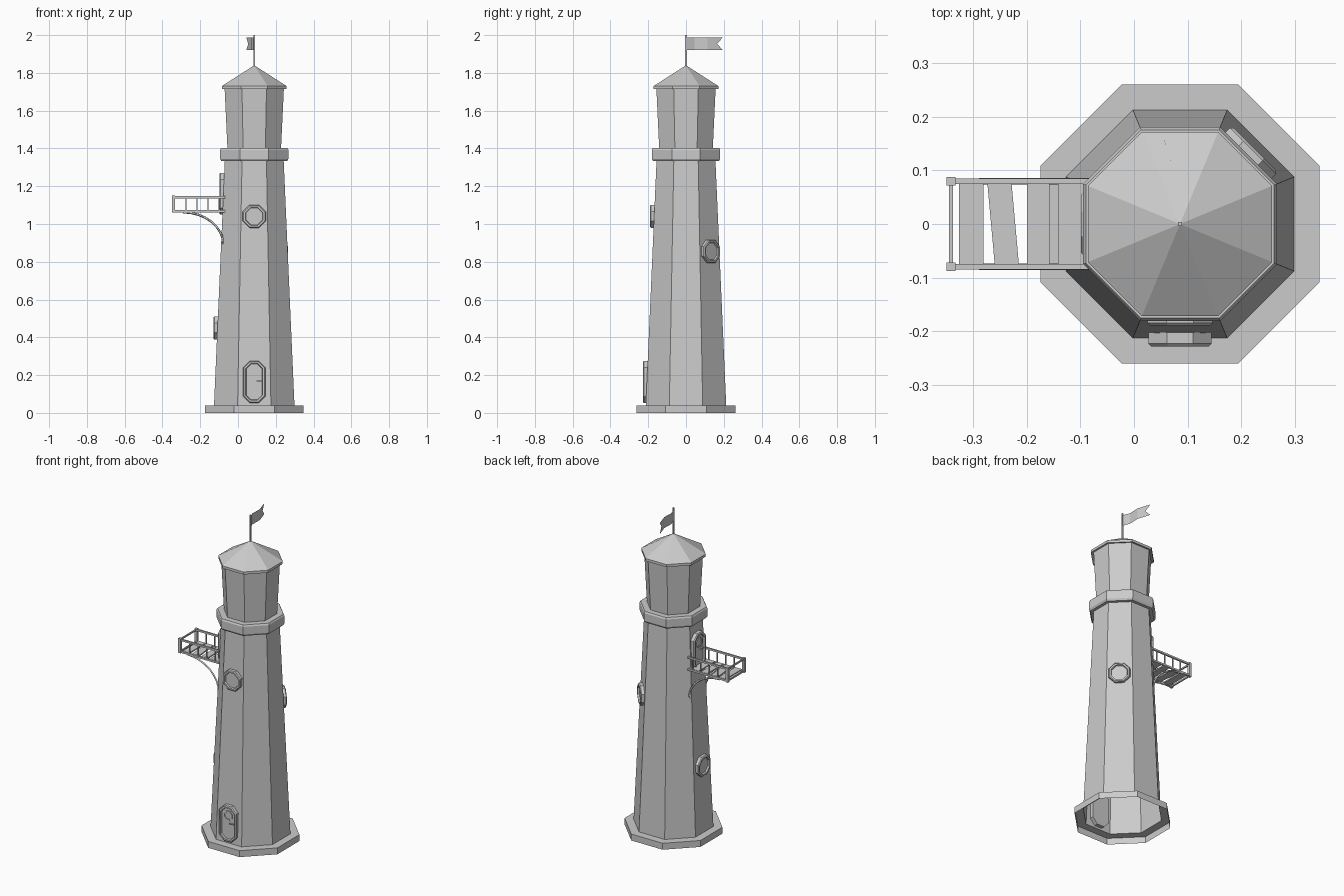
import bpy, bmesh
from math import sin, cos, tan, pi, radians
from mathutils import Matrix, Vector

cube = bpy.data.objects.get("Cube")
if cube:
    bpy.data.objects.remove(cube)

CX = 0.086          # tower axis
LOW, HIGH = (0.213, 0.04), (0.156, 1.333)   # wall apothem and height

stone = bpy.data.materials.new("light_grey")
stone.use_nodes = True
stone.diffuse_color = (0.6, 0.6, 0.6, 1)
stone.node_tree.nodes["Principled BSDF"].inputs["Base Color"].default_value = (0.6, 0.6, 0.6, 1)


def finish(name, bm):
    mesh = bpy.data.meshes.new(name)
    bm.to_mesh(mesh)
    bm.free()
    obj = bpy.data.objects.new(name, mesh)
    mesh.materials.append(stone)
    bpy.context.collection.objects.link(obj)
    return obj


def loft(name, profile, matrix, stretch=0, cap=False):
    """Eight-sided loft through (apothem, height) pairs, stretched along local y."""
    bm = bmesh.new()
    rings = []
    for r, h in profile:
        ring = []
        for k in range(8):
            a = (k + 0.5) * pi / 4
            x, y = r / cos(pi / 8) * cos(a), r / cos(pi / 8) * sin(a)
            ring.append(bm.verts.new((x, y + (stretch if y > 0 else -stretch), h)))
        rings.append(ring)
    for a, b in zip(rings, rings[1:]):
        for k in range(8):
            n = (k + 1) % 8
            bm.faces.new((a[k], a[n], b[n], b[k]))
    if cap:
        bm.faces.new(rings[-1])
        bm.faces.new(reversed(rings[0]))
    bmesh.ops.remove_doubles(bm, verts=bm.verts, dist=0.0001)
    bm.transform(matrix)
    return finish(name, bm)


def box(name, lo, hi, turn=0):
    lo, hi = Vector(lo), Vector(hi)
    bm = bmesh.new()
    bmesh.ops.create_cube(bm, size=1)
    bm.transform(Matrix.Translation((lo + hi) / 2) @ Matrix.Rotation(turn, 4, 'Z')
                 @ Matrix.Diagonal((*(hi - lo), 1)))
    return finish(name, bm)


def wall(z):
    t = (z - LOW[1]) / (HIGH[1] - LOW[1])
    return LOW[0] + t * (HIGH[0] - LOW[0])


def facing(angle, dist, z, across=0):
    """Local x across the wall, y up, z outward."""
    a = radians(angle)
    out, side = Vector((cos(a), sin(a), 0)), Vector((-sin(a), cos(a), 0))
    m = Matrix((side, (0, 0, 1), out)).transposed().to_4x4()
    m.translation = Vector((CX, 0, z)) + out * dist + side * across
    return m


def framed(name, angle, z, r, stretch=0, stand=0.021):
    """Raised frame with a recessed panel."""
    m = facing(angle, wall(z) + stand, z)
    loft(name, [(r, -0.04), (r, -0.005), (r - 0.005, 0), (r - 0.014, 0),
                (r - 0.017, -0.010)], m, stretch, cap=True)


def door(name, angle, z):
    framed(name, angle, z, 0.059, 0.052)
    d = wall(z) + 0.011
    loft(name + "_window", [(0.029, -0.002), (0.029, 0.005), (0.021, 0.005), (0.021, 0.001)],
         facing(angle, d, z + 0.05), cap=True)
    handle = box(name + "_handle", (-0.013, -0.003, -0.002), (0.013, 0.003, 0.008))
    handle.matrix_world = facing(angle, d, z + 0.004, 0.025)


axis = Matrix.Translation((CX, 0, 0))

# Tower shell, open underneath
loft("plinth", [(0.261, 0), (0.261, 0.04), LOW], axis)
loft("tower_wall", [LOW, HIGH], axis)
loft("gallery_ring", [(0.156, 1.333), (0.174, 1.333), (0.181, 1.345), (0.181, 1.392),
                      (0.176, 1.402), (0.142, 1.402)], axis)
loft("lantern_room", [(0.142, 1.402), (0.157, 1.72)], axis)
loft("roof", [(0.155, 1.718), (0.172, 1.714), (0.172, 1.73), (0, 1.84)], axis)

# Doors and portholes
door("entrance_door", -90, 0.164)
door("balcony_door", 180, 1.16)
for name, angle, z in (("front_porthole", -90, 1.04), ("back_porthole", 45, 0.855),
                       ("side_porthole", 180, 0.45)):
    framed(name, angle, z, 0.061)

# Balcony slats, one of them crooked
for i, (x0, x1, turn) in enumerate(((-0.327, -0.281, 0), (-0.267, -0.222, 0.09),
                                    (-0.2, -0.158, 0), (-0.142, -0.07, 0))):
    box(f"balcony_slat_{i + 1}", (x0, -0.077, 1.066), (x1, 0.077, 1.074), turn)

# Balcony railings and brackets on both sides
for side, s in (("front", -1), ("back", 1)):
    y = s * 0.08
    for part, z in (("beam", 1.062), ("rail", 1.136)):
        box(f"{side}_{part}", (-0.342, y - 0.005, z), (-0.07, y + 0.005, z + 0.011))
    box(f"{side}_corner_post", (-0.35, y - 0.008, 1.06), (-0.334, y + 0.008, 1.15))
    for i in range(4):
        x = -0.275 + i * 0.058
        box(f"{side}_baluster_{i + 1}", (x - 0.003, y - 0.003, 1.07), (x + 0.003, y + 0.003, 1.14))
    curve = bpy.data.curves.new(f"{side}_bracket", 'CURVE')
    curve.dimensions = '3D'
    curve.bevel_depth = 0.006
    curve.bevel_resolution = 0
    curve.use_fill_caps = True
    spline = curve.splines.new('POLY')
    spline.points.add(8)
    for i, p in enumerate(spline.points):
        t = i / 8 * pi / 2
        p.co = (-0.29 + 0.214 * sin(t), y, 0.885 + 0.177 * cos(t), 1)
    curve.materials.append(stone)
    bpy.context.collection.objects.link(bpy.data.objects.new(f"{side}_bracket", curve))
for part, z in (("end_beam", 1.063), ("end_rail", 1.137)):
    box(part, (-0.346, -0.08, z), (-0.338, 0.08, z + 0.009))

# Flagpole and swallow-tailed flag
box("flagpole", (CX - 0.004, -0.004, 1.82), (CX + 0.004, 0.004, 2.0))
bm = bmesh.new()
columns = []
for x, y, notch in ((0.086, 0, 0), (0.068, 0.045, 0), (0.07, 0.115, 0), (0.044, 0.195, 0.03)):
    columns.append([bm.verts.new((x + notch * 0.33 * (k == 1), y - notch * (k == 1), 1.92 + 0.034 * k))
                    for k in range(3)])
for a, b in zip(columns, columns[1:]):
    for k in range(2):
        bm.faces.new((a[k], b[k], b[k + 1], a[k + 1]))
finish("flag", bm)
